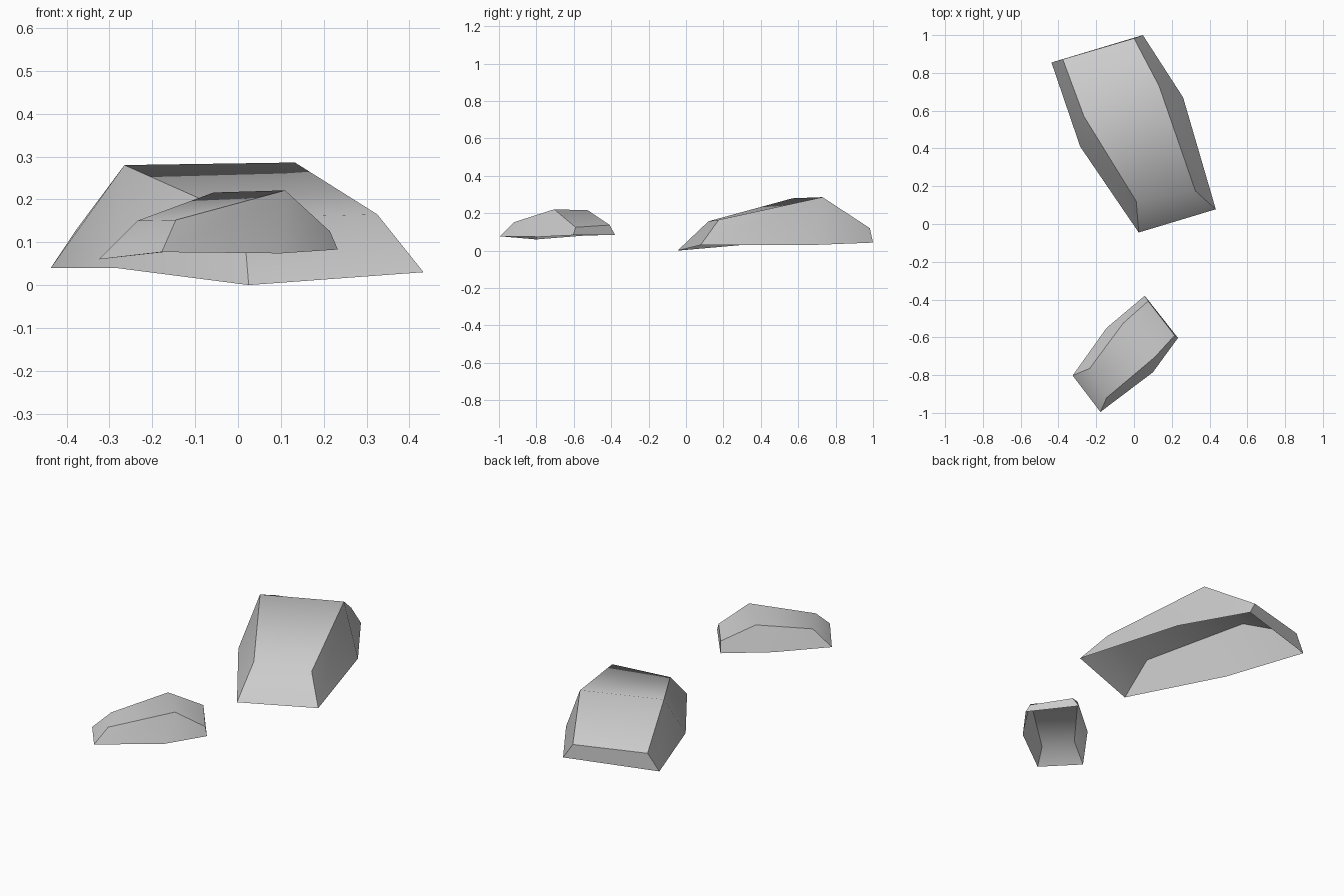
import bpy, bmesh, math

if "Cube" in bpy.data.objects:
    bpy.data.objects.remove(bpy.data.objects["Cube"])

stone = bpy.data.materials.new("stone_grey")
stone.diffuse_color = (0.6, 0.6, 0.6, 1)
stone.use_nodes = True
stone.node_tree.nodes["Principled BSDF"].inputs["Base Color"].default_value = stone.diffuse_color


def rock(name, left, right, left_foot, right_foot):
    """Open-bottomed rock: a faceted strip over the top, two flanks meeting the ground.
    left/right run front base, front shoulder, crest, back shoulder, back base."""
    bm = bmesh.new()
    L = [bm.verts.new(p) for p in left]
    R = [bm.verts.new(p) for p in right]
    lf, rf = bm.verts.new(left_foot), bm.verts.new(right_foot)
    # top strip, front slope to back wall
    for i in range(4):
        bm.faces.new((L[i], R[i], R[i + 1], L[i + 1]))
    # flanks
    bm.faces.new((R[0], rf, R[2], R[1]))
    bm.faces.new((rf, R[4], R[3], R[2]))
    bm.faces.new((L[1], L[2], lf, L[0]))
    bm.faces.new((L[2], L[3], L[4], lf))
    me = bpy.data.meshes.new(name)
    bm.to_mesh(me)
    bm.free()
    me.materials.append(stone)
    ob = bpy.data.objects.new(name, me)
    bpy.context.collection.objects.link(ob)
    bpy.ops.object.select_all(action='DESELECT')
    ob.select_set(True)
    bpy.context.view_layer.objects.active = ob
    bpy.ops.object.shade_smooth_by_angle(angle=math.radians(47))
    return ob


# large rock at the back
rock("large_rock",
     [(0.025, -0.045, 0.0), (0.012, 0.12, 0.157), (-0.265, 0.57, 0.28),
      (-0.377, 0.872, 0.13), (-0.437, 0.855, 0.04)],
     [(0.433, 0.078, 0.03), (0.325, 0.175, 0.165), (0.133, 0.73, 0.286),
      (0.0, 0.983, 0.12), (0.047, 1.0, 0.043)],
     (-0.285, 0.41, 0.04), (0.26, 0.67, 0.03))

# small rock at the front
rock("small_rock",
     [(-0.325, -0.802, 0.06), (-0.235, -0.765, 0.15), (-0.057, -0.525, 0.216),
      (0.075, -0.408, 0.137), (0.057, -0.38, 0.085)],
     [(-0.178, -0.995, 0.077), (-0.145, -0.92, 0.152), (0.11, -0.705, 0.221),
      (0.215, -0.59, 0.125), (0.233, -0.603, 0.083)],
     (-0.145, -0.55, 0.08), (0.1, -0.785, 0.074))
